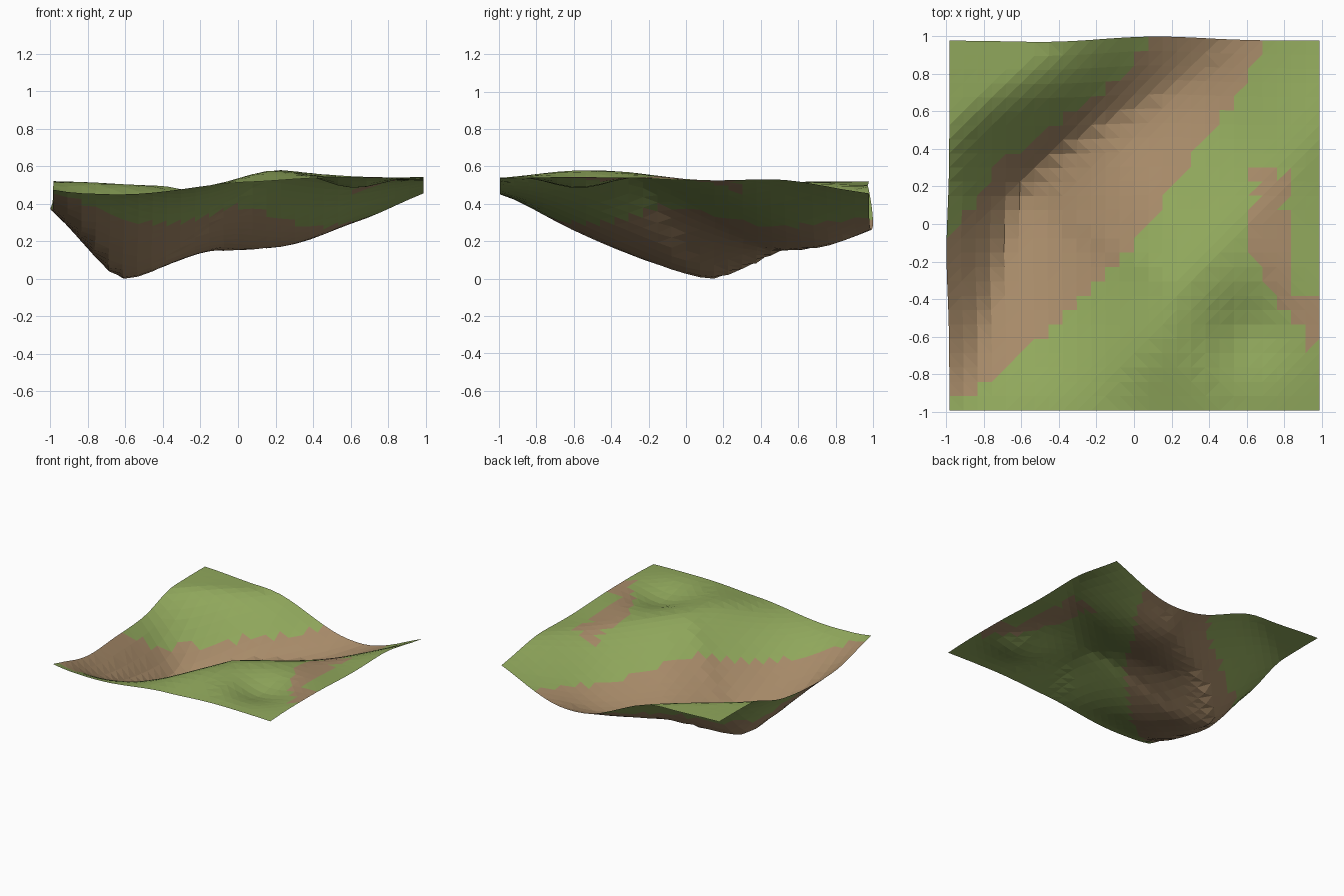
import bpy, bmesh, math

if "Cube" in bpy.data.objects:
    bpy.data.objects.remove(bpy.data.objects["Cube"])

N = 26  # grid cells per side

# Valley floor line: x, y, floor z, width NW, width SE, brown reach NW, brown reach SE
KEYS = [
    (-.88, -1.1, .50, .40, .85, -.05, -.06),
    (-.86, -.93, .43, .44, .88, -.03, -.03),
    (-.85, -.85, .395, .45, .90, .40, .05),
    (-.80, -.60, .26, .52, .92, .50, .25),
    (-.72, -.30, .13, .56, .98, .36, .44),
    (-.65, .00, .025, .58, 1.02, .25, .62),
    (-.60, .17, .00, .57, 1.05, .19, .70),
    (-.45, .32, .055, .52, 1.03, .16, .68),
    (-.20, .49, .14, .52, .97, .16, .56),
    (.00, .60, .15, .62, .93, .19, .43),
    (.27, .77, .18, .84, .82, .30, .29),
    (.50, 1.0, .272, 1.1, .70, .47, .20),
    (.63, 1.25, .33, 1.15, .65, .5, .2),
]
# Bare earth patch on the plateau: y, left x, right x
PATCH = [(.30, .58, .66), (.24, .63, .88), (.10, .65, .81), (-.06, .60, .82), (-.20, .66, .82),
         (-.38, .73, .84), (-.43, .78, 1.1), (-.52, .86, 1.1), (-.66, .92, 1.1)]


def mix(a, b, t):
    return tuple(p + (q - p) * t for p, q in zip(a, b))


def smooth(u):
    u = max(0, min(1, u))
    return u * u * (3 - 2 * u)


def bump(x, y, cx, cy, s):
    return math.exp(-((x - cx) ** 2 + (y - cy) ** 2) / (2 * s * s))


def spline(keys, steps):
    """Catmull-Rom subdivision of the key rows."""
    out = []
    for i in range(len(keys) - 1):
        p0, p1, p2, p3 = (keys[max(0, min(len(keys) - 1, i + k))] for k in (-1, 0, 1, 2))
        for s in range(steps):
            t = s / steps
            out.append(tuple(b + .5 * t * (c - a + t * (2 * a - 5 * b + 4 * c - d
                             + t * (3 * (b - c) + d - a))) for a, b, c, d in zip(p0, p1, p2, p3)))
    return out + [keys[-1]]


VALLEY = spline(KEYS, 4)


def valley_at(x, y):
    """Signed distance to the valley line (positive to the south-east) and blended data there."""
    hits = []
    for a, b in zip(VALLEY, VALLEY[1:]):
        dx, dy = b[0] - a[0], b[1] - a[1]
        t = ((x - a[0]) * dx + (y - a[1]) * dy) / (dx * dx + dy * dy)
        p = mix(a, b, max(0, min(1, t)))
        side = dx * (y - a[1]) - dy * (x - a[0])
        hits.append((math.hypot(x - p[0], y - p[1]), side, p, math.hypot(dx, dy)))
    d, side, near, _ = min(hits, key=lambda h: h[0])
    k = .015 + .06 * d
    w = [h[3] * math.exp(-(h[0] - d) / k) for h in hits]
    blend = [sum(wi * h[2][j] for wi, h in zip(w, hits)) / sum(w) for j in range(7)]
    return (-d if side > 0 else d), blend, near


def height(x, y):
    d, p, _ = valley_at(x, y)
    rim = (.51 + .074 * bump(x, y, .28, -.55, .38) + .025 * bump(x, y, .95, -.6, .4)
           + .02 * bump(x, y, 1, .5, .25) - .03 * bump(x, y, .1, -1.1, .25)
           - .015 * bump(x, y, -.5, 1, .25) + .012 * bump(x, y, -1, .9, .3)
           - .095 * bump(x, y, .60, -.57, .165))  # small hollow
    f = smooth((-d / p[3]) ** .8) if d < 0 else smooth(d / p[4])
    return p[2] + (rim - p[2]) * f


def is_earth(x, y):
    if y < -.91 and x < 0:
        return False
    d, p, near = valley_at(x, y)
    if -near[5] < d < p[6]:
        return True
    for a, b in zip(PATCH, PATCH[1:]):
        if b[0] <= y <= a[0]:
            _, lo, hi = mix(a, b, (a[0] - y) / (a[0] - b[0]))
            return lo < x < hi
    return False


def material(name, col):
    m = bpy.data.materials.new(name)
    m.diffuse_color = (*col, 1)
    m.use_nodes = True
    m.node_tree.nodes["Principled BSDF"].inputs["Base Color"].default_value = m.diffuse_color
    return m


# Terrain sheet with a carved valley
bm = bmesh.new()
bmesh.ops.create_grid(bm, x_segments=N, y_segments=N, size=1)
for v in bm.verts:
    x, y = v.co.x, v.co.y
    # gently wavy outline
    if x < 0:
        x *= .985 + .015 * bump(0, y, 0, -.15, .22)
    else:
        x *= .99
    if y > 0:
        y *= .978 + .022 * bump(x, 0, .12, 0, .25) - .008 * bump(x, 0, -.45, 0, .2)
    else:
        y *= .995
    v.co = (x, y, height(x, y))
low = min(v.co.z for v in bm.verts)
for v in bm.verts:
    v.co.z -= low
# Split into triangles, then colour each one by its place
bmesh.ops.triangulate(bm, faces=bm.faces[:], quad_method='SHORT_EDGE')
for f in bm.faces:
    c = f.calc_center_median()
    f.material_index = 1 if is_earth(c.x, c.y) else 0
    f.smooth = False
me = bpy.data.meshes.new("terrain")
bm.to_mesh(me)
bm.free()
me.materials.append(material("grass green", (.28, .39, .107)))
me.materials.append(material("earth brown", (.385, .255, .14)))
bpy.context.collection.objects.link(bpy.data.objects.new("terrain", me))
